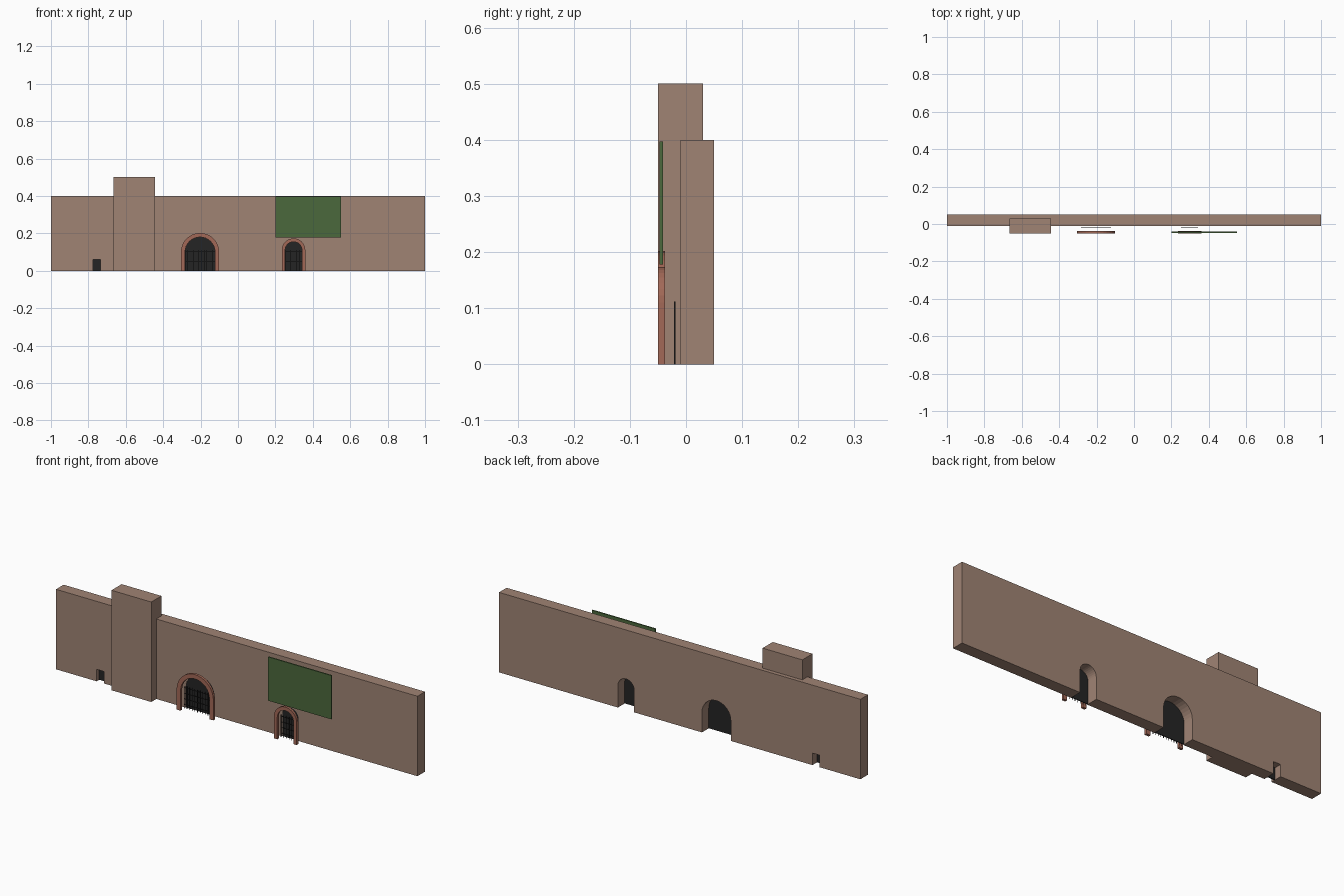
import bpy, bmesh, math

cube = bpy.data.objects.get("Cube")
if cube:
    bpy.data.objects.remove(cube, do_unlink=True)


def material(name, rgb):
    m = bpy.data.materials.new(name)
    m.use_nodes = True
    m.diffuse_color = (*rgb, 1)
    m.node_tree.nodes["Principled BSDF"].inputs["Base Color"].default_value = (*rgb, 1)
    return m


STONE = material("brown stone", (0.35, 0.23, 0.175))
BRICK = material("red brick", (0.36, 0.14, 0.095))
GREEN = material("green board", (0.07, 0.14, 0.045))
IRON = material("dark iron", (0.018, 0.018, 0.018))


def finish(name, bm, mat):
    bmesh.ops.recalc_face_normals(bm, faces=bm.faces)
    mesh = bpy.data.meshes.new(name)
    bm.to_mesh(mesh)
    bm.free()
    mesh.materials.append(mat)
    obj = bpy.data.objects.new(name, mesh)
    bpy.context.collection.objects.link(obj)
    return obj


def extrude_profile(name, points, y0, y1, mat):
    """Solid from an outline in x and z, running from y0 to y1."""
    bm = bmesh.new()
    face = bm.faces.new([bm.verts.new((x, y0, z)) for x, z in points])
    out = bmesh.ops.extrude_face_region(bm, geom=[face])
    verts = [v for v in out["geom"] if isinstance(v, bmesh.types.BMVert)]
    bmesh.ops.translate(bm, verts=verts, vec=(0, y1 - y0, 0))
    return finish(name, bm, mat)


def box(name, x0, x1, y0, y1, z0, z1, mat):
    return extrude_profile(name, [(x0, z0), (x1, z0), (x1, z1), (x0, z1)], y0, y1, mat)


def arch(cx, r, spring, steps=16):
    """Open outline of an arch from its left foot to its right foot."""
    curve = [(cx - r * math.cos(math.pi * i / steps), spring + r * math.sin(math.pi * i / steps))
             for i in range(steps + 1)]
    return [(cx - r, 0)] + curve + [(cx + r, 0)]


# name, centre, inner radius, outer radius, spring height
GATES = [("main_gate", -0.203, 0.08, 0.102, 0.1),
         ("small_gate", 0.297, 0.045, 0.063, 0.11)]
HATCH = [(-0.775, 0), (-0.775, 0.06), (-0.735, 0.06), (-0.735, 0)]

# Wall with openings cut up from the ground
outline = [(-1, 0)] + HATCH
for _, cx, r, _, spring in GATES:
    outline += arch(cx, r, spring)
outline += [(1, 0), (1, 0.4), (-1, 0.4)]
extrude_profile("wall", outline, -0.01, 0.05, STONE)

# Tower and sign board
box("tower", -0.665, -0.445, -0.05, 0.03, 0, 0.5, STONE)
box("sign_board", 0.2, 0.55, -0.047, -0.041, 0.178, 0.397, GREEN)

# Dark door behind the hatch
extrude_profile("hatch_door", HATCH, 0.01, 0.014, IRON)

for name, cx, r, outer, spring in GATES:
    # Brick surround and the dark door in the opening
    extrude_profile(name + "_surround", arch(cx, outer, spring) + arch(cx, r, spring)[::-1],
                    -0.05, -0.0375, BRICK)
    extrude_profile(name + "_door", arch(cx, r, spring), -0.008, -0.004, IRON)

    # Iron grille standing before the door
    bars = round(2 * r / 0.015)
    for i in range(bars + 1):
        x = cx - r + 2 * r * i / bars
        box(name + "_upright", x - 0.001, x + 0.001, -0.021, -0.019, 0, 0.112, IRON)
    for i in range(4):
        z = 0.02 + i * 0.028
        box(name + "_crossbar", cx - r, cx + r, -0.021, -0.019, z - 0.001, z + 0.001, IRON)
